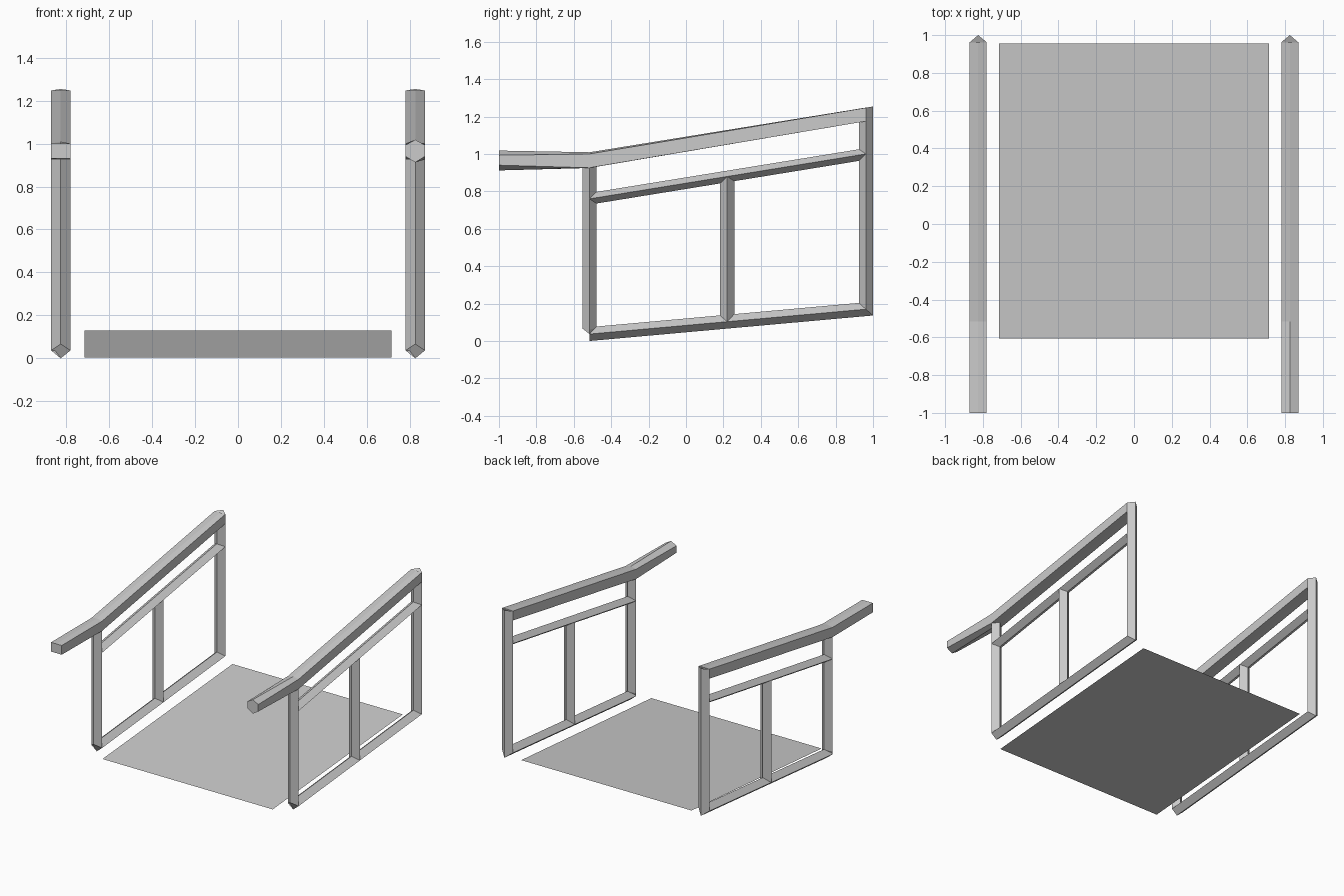
import bpy

if "Cube" in bpy.data.objects:
    bpy.data.objects.remove(bpy.data.objects["Cube"])

W = 0.045   # half width of every bar
RAIL_X = 0.825
FRONT, BACK, D = -0.516, 0.962, 0.038   # post centres and half depth


def make(name, verts, faces):
    me = bpy.data.meshes.new(name)
    me.from_pydata(verts, [], faces)
    ob = bpy.data.objects.new(name, me)
    bpy.context.collection.objects.link(ob)
    return ob


def loft(name, rings, x):
    """Skin matching rings of (x, y, z) points and cap both ends."""
    n = len(rings[0])
    verts = [(x + p[0], p[1], p[2]) for r in rings for p in r]
    faces = [(k * n + i, k * n + (i + 1) % n, (k + 1) * n + (i + 1) % n, (k + 1) * n + i)
             for k in range(len(rings) - 1) for i in range(n)]
    faces += [tuple(range(n))[::-1], tuple(range(len(verts) - n, len(verts)))]
    return make(name, verts, faces)


def post_ring(y, front, side, back, back_y=None):
    """Diamond seen from above; each corner has its own height for the mitre."""
    by = y + D if back_y is None else back_y
    return [(0, y - D, front), (W, y, side), (0, by, back), (-W, y, side)]


def rail_ring(z, r, y, y_top, y_low, slope):
    """Diamond seen from the front, mitred along y."""
    return [(0, y_low, z - r + slope * (y_low - y)), (W, y, z),
            (0, y_top, z + r + slope * (y_top - y)), (-W, y, z)]


def hand_ring(y, low, s0, s1, top):
    """Six-sided handrail section: low point, sides and ridge."""
    return [(0, y, low), (W, y, s0), (W, y, s1), (0, y, top), (-W, y, s1), (-W, y, s0)]


# Sloping walkway
make("ramp_deck", [(-0.715, -0.605, 0.005), (0.715, -0.605, 0.005),
                   (0.715, 0.955, 0.13), (-0.715, 0.955, 0.13)], [(0, 1, 2, 3)])

for side, x in (("left", -RAIL_X), ("right", RAIL_X)):
    # Posts
    loft(side + "_front_post", [post_ring(FRONT, 0.067, 0.037, 0.002, FRONT),
                                post_ring(FRONT, 0.075, 0.06, 0.07),
                                post_ring(FRONT, 0.93, 0.93, 0.935)], x)
    loft(side + "_middle_post", [post_ring(0.22, 0.11, 0.103, 0.12),
                                 post_ring(0.22, 0.86, 0.879, 0.87)], x)
    loft(side + "_back_post", [post_ring(BACK, 0.203, 0.17, 0.136),
                               post_ring(BACK, 1.22, 1.247, 1.254)], x)
    # Lower and middle rails
    loft(side + "_bottom_rail", [rail_ring(0.037, 0.037, FRONT, FRONT, FRONT, 0.09),
                                 rail_ring(0.17, 0.037, BACK, BACK - D, BACK + D, 0.09)], x)
    loft(side + "_middle_rail", [rail_ring(0.76, 0.031, FRONT, FRONT + D, FRONT + D, 0.163),
                                 rail_ring(1.0, 0.031, BACK, BACK - D, BACK - D, 0.163)], x)
    # Handrail with level front extension; the two front ends differ
    if side == "right":
        tip = hand_ring(-1, 0.912, 0.94, 0.993, 1.018)
    else:
        tip = hand_ring(-1, 0.93, 0.93, 1.0, 1.0)
    loft(side + "_handrail", [tip, hand_ring(FRONT, 0.925, 0.926, 1.0, 1.009),
                              hand_ring(BACK, 1.175, 1.175, 1.247, 1.248)], x)
